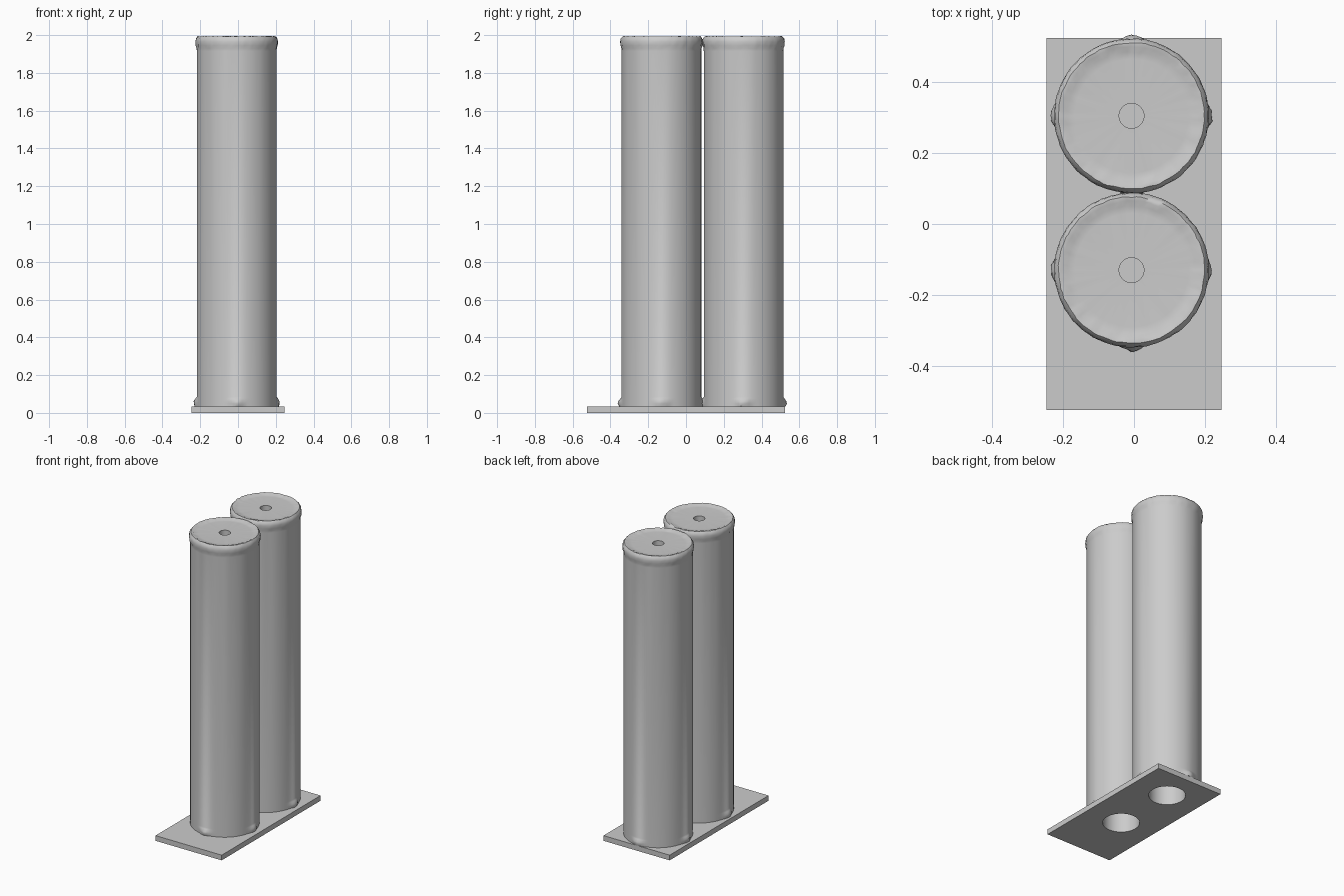
import bpy
import bmesh
import math
import random

random.seed(4)
SEGMENTS = 96
HOLE_R = 0.112      # opening under each tube
BODY_R = 0.211
PLATE_TOP = 0.035
CENTRE_X = -0.007
CENTRES = {"front_tube": -0.13, "back_tube": 0.305}

cube = bpy.data.objects.get("Cube")
if cube:
    bpy.data.objects.remove(cube, do_unlink=True)

grey = bpy.data.materials.new("light_grey")
grey.use_nodes = True
colour = (0.6, 0.6, 0.6, 1)
grey.diffuse_color = colour
grey.node_tree.nodes["Principled BSDF"].inputs["Base Color"].default_value = colour


def finish(obj, angle):
    """Give an object the material and smooth shading with sharp edges."""
    obj.data.materials.clear()
    obj.data.materials.append(grey)
    bpy.ops.object.select_all(action="DESELECT")
    obj.select_set(True)
    bpy.context.view_layer.objects.active = obj
    bpy.ops.object.shade_smooth_by_angle(angle=math.radians(angle))


# Tube outline from inner cap, down the bore, up the outside, to the top recess.
# Each point is radius, height, wrinkle strength, foot-pleat strength.
PROFILE = [
    (HOLE_R, 1.88, 0, 0), (HOLE_R, PLATE_TOP, 0, 0),
    (BODY_R, PLATE_TOP, 0, 0.7), (BODY_R, 0.05, 0, 1),
    (BODY_R, 0.062, 0, 0.9), (BODY_R, 0.076, 0, 0.4),
    (BODY_R, 0.085, 0, 0), (BODY_R, 1.915, 0, 0),
    (0.212, 1.93, 0.5, 0), (0.216, 1.945, 1, 0),
    (0.218, 1.965, 0.6, 0), (0.215, 1.982, 0.6, 0),
    (0.206, 1.993, 0.8, 0), (0.195, 1.992, 1, 0),
    (0.18, 1.986, 0.6, 0), (0.16, 1.985, 0, 0),
    (0.035, 1.985, 0, 0), (0.035, 1.9, 0, 0),
]


def pleat(angle):
    """Bunched fabric at the four quarter points of the foot."""
    quarter = math.pi / 2
    offset = (angle + quarter / 2) % quarter - quarter / 2
    return 0.018 * math.exp(-(offset / 0.16) ** 2)


def make_tube(name, y):
    bm = bmesh.new()
    rings = []
    for radius, height, wrinkle, foot in PROFILE:
        ring = []
        for i in range(SEGMENTS):
            a = math.tau * i / SEGMENTS
            r = radius + wrinkle * random.uniform(-0.002, 0.002)
            r += foot * pleat(a) * random.uniform(0.7, 1.2)
            z = height + wrinkle * random.uniform(-0.002, 0.002)
            ring.append(bm.verts.new((r * math.cos(a), r * math.sin(a), z)))
        rings.append(ring)
    for low, high in zip(rings, rings[1:]):
        for i in range(SEGMENTS):
            j = (i + 1) % SEGMENTS
            bm.faces.new((low[i], low[j], high[j], high[i]))
    bm.faces.new(rings[0])
    bm.faces.new(rings[-1])
    bmesh.ops.recalc_face_normals(bm, faces=bm.faces)
    mesh = bpy.data.meshes.new(name)
    bm.to_mesh(mesh)
    bm.free()
    obj = bpy.data.objects.new(name, mesh)
    bpy.context.collection.objects.link(obj)
    obj.location = (CENTRE_X, y, 0)
    finish(obj, 40)


# Base plate
bpy.ops.mesh.primitive_cube_add(size=1, location=(0, 0, PLATE_TOP / 2))
plate = bpy.context.object
plate.name = "base_plate"
plate.scale = (0.492, 1.05, PLATE_TOP)
bpy.ops.object.transform_apply(location=False, rotation=False, scale=True)

# Tubes and the matching round openings through the plate
for tube_name, tube_y in CENTRES.items():
    bpy.ops.mesh.primitive_cylinder_add(vertices=SEGMENTS, radius=HOLE_R, depth=0.2,
                                        location=(CENTRE_X, tube_y, 0))
    cutter = bpy.context.object
    cutter.name = tube_name + "_opening_cutter"
    cut = plate.modifiers.new("opening", "BOOLEAN")
    cut.object = cutter
    cut.solver = "EXACT"
    bpy.context.view_layer.objects.active = plate
    bpy.ops.object.modifier_apply(modifier=cut.name)
    bpy.data.objects.remove(cutter, do_unlink=True)
    make_tube(tube_name, tube_y)

finish(plate, 30)
